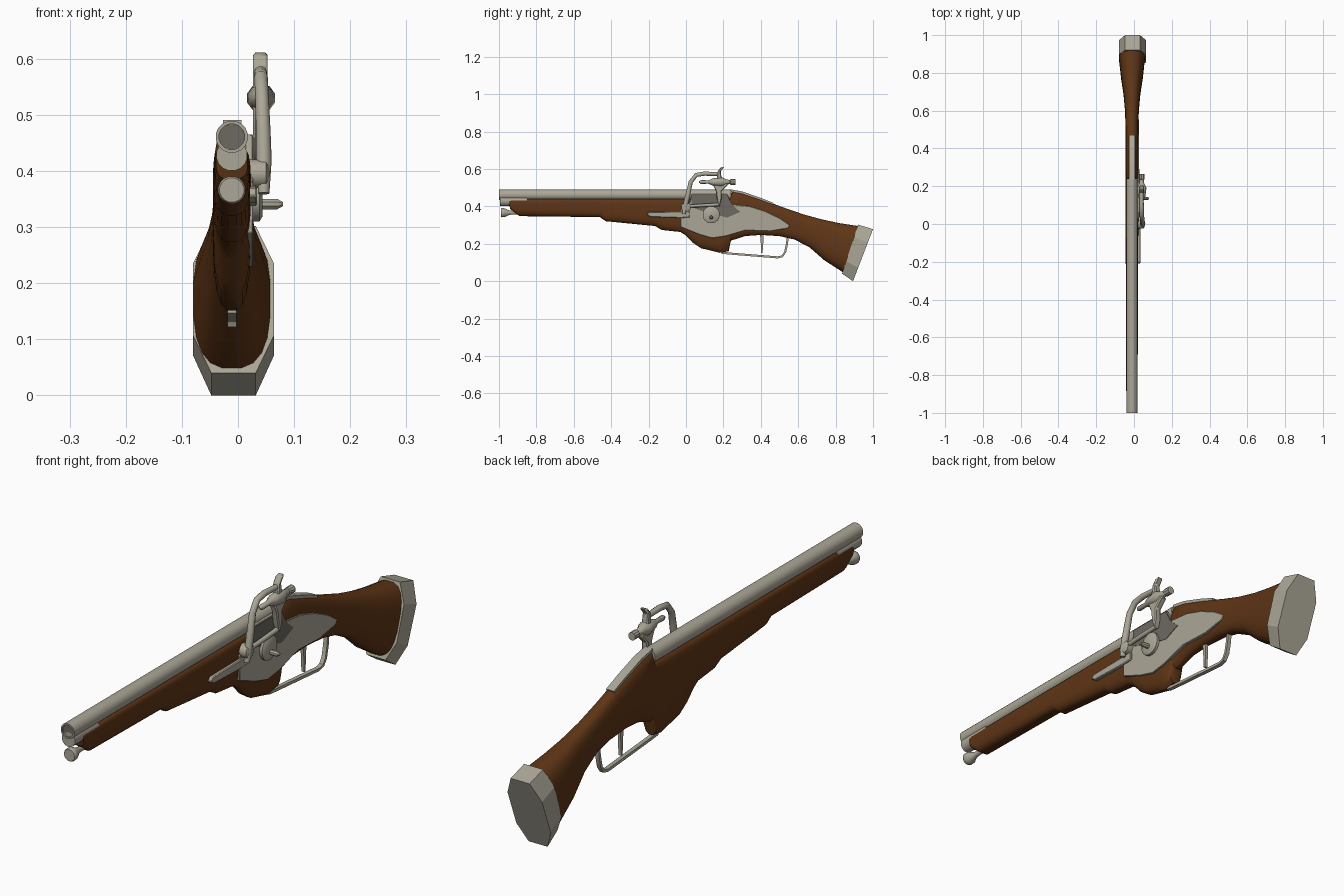
import bpy, bmesh, math
from mathutils import Vector

if "Cube" in bpy.data.objects:
    bpy.data.objects.remove(bpy.data.objects["Cube"])

CX = -0.011  # centre line of barrel and stock


def material(name, rgb):
    m = bpy.data.materials.new(name)
    m.diffuse_color = (*rgb, 1)
    m.use_nodes = True
    m.node_tree.nodes["Principled BSDF"].inputs["Base Color"].default_value = m.diffuse_color
    return m


WOOD = material("dark walnut", (0.115, 0.036, 0.008))
STEEL = material("pale steel", (0.41, 0.385, 0.31))
DARK = material("shadow steel", (0.15, 0.143, 0.12))


def finish(name, bm, mat, angle=35):
    bmesh.ops.recalc_face_normals(bm, faces=bm.faces)
    me = bpy.data.meshes.new(name)
    bm.to_mesh(me)
    bm.free()
    ob = bpy.data.objects.new(name, me)
    bpy.context.collection.objects.link(ob)
    me.materials.append(mat)
    bpy.ops.object.select_all(action='DESELECT')
    ob.select_set(True)
    bpy.context.view_layer.objects.active = ob
    bpy.ops.object.shade_smooth_by_angle(angle=math.radians(angle))
    return ob


def loft(name, rings, mat, angle=35, caps=True):
    bm = bmesh.new()
    loops = [[bm.verts.new(p) for p in r] for r in rings]
    n = len(loops[0])
    for a, b in zip(loops, loops[1:]):
        for i in range(n):
            j = (i + 1) % n
            bm.faces.new((a[i], a[j], b[j], b[i]))
    if caps:
        bm.faces.new(loops[0])
        bm.faces.new(loops[-1])
    return finish(name, bm, mat, angle)


def lathe(name, profile, centre, mat, axis='y', n=16, caps=True):
    """Profile is (position along axis, radius); centre is the other two coordinates."""
    rings = []
    for s, r in profile:
        ring = []
        for k in range(n):
            a = 2 * math.pi * (k + 0.5) / n
            u, v = centre[0] + r * math.cos(a), centre[1] + r * math.sin(a)
            ring.append((u, s, v) if axis == 'y' else (s, u, v))
        rings.append(ring)
    return loft(name, rings, mat, 35, caps)


def plate(name, pts, x0, x1, mat, bevel=0.0):
    """Side outline of (y, z) points extruded across x."""
    bm = bmesh.new()
    f = bm.faces.new([bm.verts.new((x0, y, z)) for y, z in pts])
    g = bmesh.ops.extrude_face_region(bm, geom=[f])
    bmesh.ops.translate(bm, vec=(x1 - x0, 0, 0),
                        verts=[v for v in g['geom'] if isinstance(v, bmesh.types.BMVert)])
    ob = finish(name, bm, mat, 30)
    if bevel:
        b = ob.modifiers.new("bevel", 'BEVEL')
        b.width, b.segments = bevel, 1
    return ob


def strip(name, path, t, x0, x1, mat):
    """Flat band following a (y, z) path."""
    p = [Vector(q) for q in path]
    up, dn = [], []
    for i, q in enumerate(p):
        d = (p[min(i + 1, len(p) - 1)] - p[max(i - 1, 0)]).normalized()
        nrm = Vector((-d.y, d.x)) * t / 2
        up.append(q + nrm)
        dn.append(q - nrm)
    return plate(name, up + dn[::-1], x0, x1, mat)


def tube(name, pts, mat, n=10):
    """Round bar through (x, y, z, radius) points."""
    c = [Vector(p[:3]) for p in pts]
    rings = []
    for i, p in enumerate(pts):
        d = (c[min(i + 1, len(c) - 1)] - c[max(i - 1, 0)]).normalized()
        u = Vector((1, 0, 0))
        u = (u - d * u.dot(d)).normalized()
        w = d.cross(u)
        rings.append([c[i] + p[3] * (u * math.cos(2 * math.pi * k / n) + w * math.sin(2 * math.pi * k / n))
                      for k in range(n)])
    return loft(name, rings, mat, 50)


# Stock: stations of top (y, z), bottom (y, z), half width
stations = [
    (-.95, .435, -.94, .385, .028), (-.94, .44, -.89, .347, .030),
    (-.46, .44, -.46, .342, .032), (-.44, .44, -.43, .320, .032),
    (-.17, .44, -.165, .294, .033), (-.14, .44, -.13, .273, .033),
    (-.02, .44, -.03, .262, .034), (.00, .44, .00, .243, .034),
    (.04, .44, .035, .205, .034), (.08, .44, .08, .175, .034),
    (.19, .44, .18, .150, .034), (.235, .44, .228, .158, .034),
    (.245, .487, .24, .215, .034), (.30, .475, .315, .240, .034),
    (.40, .440, .40, .246, .034), (.52, .395, .50, .240, .034),
    (.63, .357, .58, .222, .037), (.73, .330, .66, .180, .045),
    (.82, .311, .74, .110, .058), (.92, .296, .838, .047, .069)]


def stock_ring(yt, zt, yb, zb, hw, n=20):
    ring = []
    for k in range(n):
        a = 2 * math.pi * (k + 0.5) / n
        c, s = math.cos(a), math.sin(a)
        e = 2 / (5 if (s > 0 and yt < .24) else 2.7)
        x = math.copysign(abs(c) ** e, c) * hw
        t = (math.copysign(abs(s) ** e, s) + 1) / 2
        ring.append((CX + x, yb + (yt - yb) * t, zb + (zt - zb) * t))
    return ring


loft("stock", [stock_ring(*s) for s in stations], WOOD, 40)

# Eight-sided butt cap
octagon = [(.55, 1), (1, .49), (1, -.49), (.55, -1), (-.55, -1), (-1, -.49), (-1, .49), (-.55, 1)]


def cap_ring(yt, zt, yb, zb, hw):
    return [(-.008 + u * hw, yb + (yt - yb) * (v + 1) / 2, zb + (zt - zb) * (v + 1) / 2)
            for u, v in octagon]


loft("butt_cap", [cap_ring(.92, .302, .834, .04, .072), cap_ring(1.0, .278, .893, 0, .072)], STEEL, 20)

# Barrel with bore, lower lug and ramrod
lathe("barrel", [(.24, .029), (-1, .029), (-1, .023), (-.85, .023)], (CX, .461), STEEL)
lathe("bore", [(-.85, .0228), (-.995, .0228)], (CX, .461), DARK)
lathe("lower_barrel", [(-.995, .028), (-.85, .028)], (CX, .428), STEEL)
lathe("ramrod", [(-.99, .022), (-.985, .025), (-.97, .024), (-.945, .012), (-.93, .010), (-.85, .010)],
      (CX, .366), STEEL)

# Tang on the wrist
strip("tang", [(.235, .484), (.30, .472), (.40, .438), (.465, .412)], .014, -.027, .006, STEEL)

# Lock plate with its darker upper part
plate("lock_plate", [(-.03, .29), (-.03, .385), (.02, .42), (.03, .465), (.22, .465), (.245, .41), (.34, .40),
                     (.42, .375), (.50, .337), (.555, .30), (.545, .283), (.45, .267), (.32, .272),
                     (.21, .24), (.14, .23), (.07, .25)], .012, .027, STEEL, .002)
plate("upper_lock", [(.03, .395), (.03, .46), (.22, .46), (.25, .405), (.29, .37), (.22, .34), (.10, .37)],
      .02, .029, DARK)

# Wheel and winding spindle
lathe("lock_wheel", [(.02, .046), (.038, .046), (.044, .036)], (.135, .355), STEEL, 'x', 20)
lathe("wheel_spindle", [(.04, .010), (.07, .010), (.08, .004)], (.135, .341), STEEL, 'x', 8)

# Side spring in front of the lock
plate("side_spring", [(-.21, .355), (-.20, .37), (-.03, .372), (.02, .375), (.02, .34), (-.03, .338), (-.19, .343)],
      .012, .034, STEEL, .003)

# Cock: knuckle, curved arm, jaws and jaw screw
lathe("cock_pivot", [(.02, .026), (.05, .026), (.056, .015)], (.0, .395), STEEL, 'x', 12)
tube("cock_arm", [(.046, -.012, .36, .010), (.046, .0, .42, .014), (.045, .012, .47, .013),
                  (.043, .025, .53, .012), (.041, .055, .568, .012), (.040, .10, .575, .012),
                  (.040, .175, .572, .010)], STEEL)
plate("cock_jaws", [(.205, .612), (.185, .608), (.168, .585), (.165, .545), (.14, .525), (.16, .48), (.165, .44),
                    (.178, .40), (.19, .44), (.19, .48), (.225, .515), (.192, .545), (.185, .585)],
      .027, .053, STEEL, .004)
lathe("jaw_screw", [(.07, .004), (.08, .010), (.12, .009), (.145, .020), (.19, .026), (.215, .014),
                    (.235, .011), (.237, .015), (.265, .015)], (.041, .53), STEEL, 'y', 10)
tube("pan_link", [(.042, .0, .40, .008), (.042, .09, .405, .009), (.040, .18, .41, .009)], STEEL, 8)

# Trigger and guard
strip("trigger_guard", [(.19, .152), (.24, .147), (.49, .127), (.515, .133), (.53, .155), (.54, .20), (.545, .25)],
      .011, CX - .008, CX + .008, STEEL)
plate("trigger", [(.395, .26), (.415, .26), (.413, .20), (.409, .15), (.402, .15), (.40, .20)],
      CX - .006, CX + .006, STEEL)
